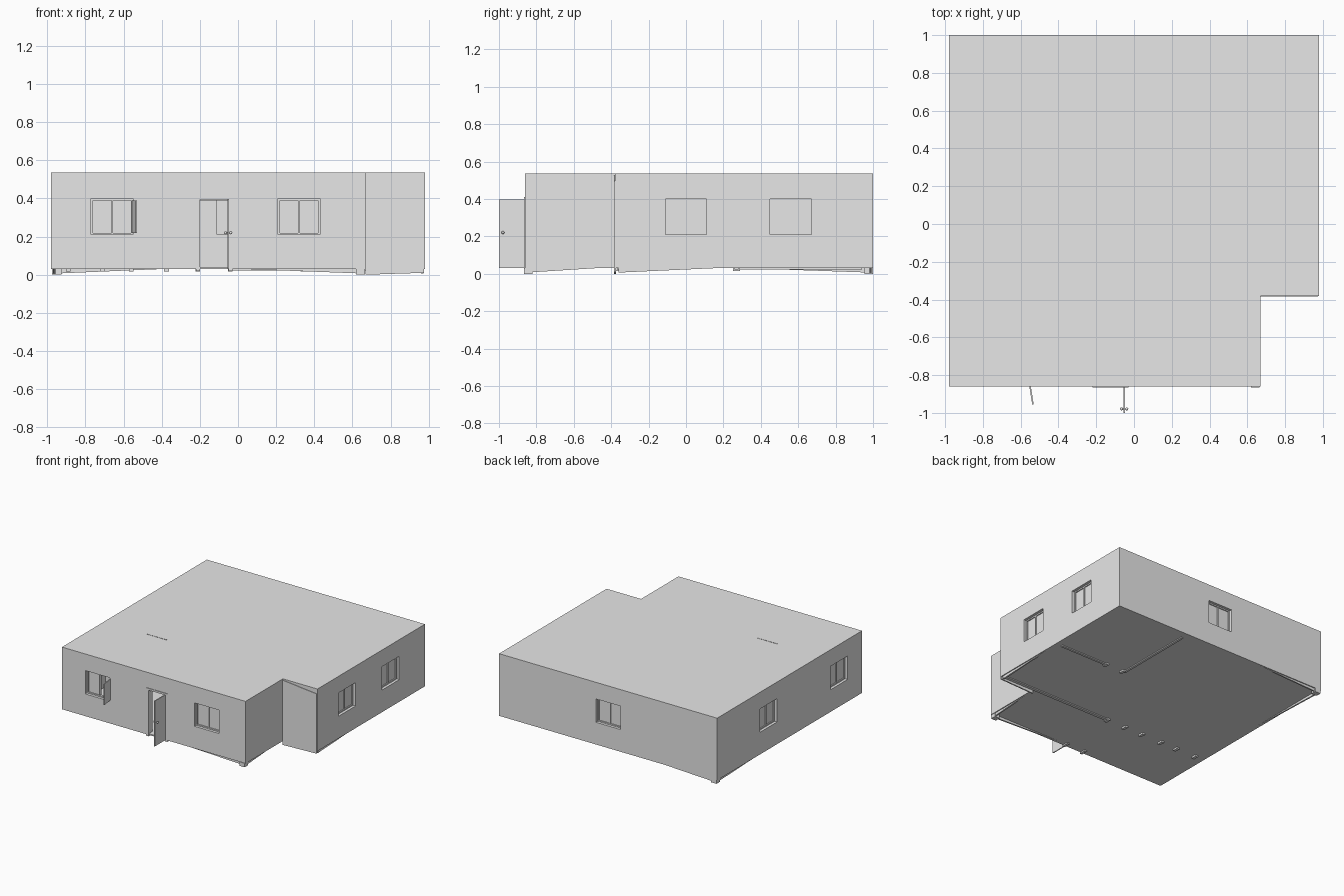
import bpy, bmesh
from math import radians
from mathutils import Matrix, Vector

cube = bpy.data.objects.get("Cube")
if cube:
    bpy.data.objects.remove(cube)

grey = bpy.data.materials.new("plain_grey")
grey.use_nodes = True
grey.diffuse_color = (0.8, 0.8, 0.8, 1)
grey.node_tree.nodes["Principled BSDF"].inputs["Base Color"].default_value = (0.8, 0.8, 0.8, 1)


def finish(name, bm):
    bmesh.ops.recalc_face_normals(bm, faces=bm.faces)
    mesh = bpy.data.meshes.new(name)
    bm.to_mesh(mesh)
    bm.free()
    mesh.materials.append(grey)
    ob = bpy.data.objects.new(name, mesh)
    bpy.context.collection.objects.link(ob)
    return ob


def add_box(bm, x, y, z, m=Matrix()):
    """Box from (low, high) pairs, placed by matrix m."""
    size = Matrix.Diagonal((x[1] - x[0], y[1] - y[0], z[1] - z[0], 1))
    mid = Matrix.Translation((sum(x) / 2, sum(y) / 2, sum(z) / 2))
    bmesh.ops.create_cube(bm, size=1, matrix=m @ mid @ size)


def boxes(name, items, m=Matrix()):
    bm = bmesh.new()
    for item in items:
        add_box(bm, *item, m)
    return finish(name, bm)


def prism(name, points, move):
    """Outline extruded along the vector move."""
    bm = bmesh.new()
    face = bm.faces.new([bm.verts.new(p) for p in points])
    out = bmesh.ops.extrude_face_region(bm, geom=[face])
    bmesh.ops.translate(bm, vec=move, verts=[v for v in out["geom"] if isinstance(v, bmesh.types.BMVert)])
    if not face.is_valid or len(bm.faces) < len(points) + 2:
        bm.faces.new([v for v in bm.verts][:len(points)])
    return finish(name, bm)


def footprint(inset, z):
    """L-shaped plan of the house, shrunk by inset."""
    a, b, c, d = -0.98 + inset, 0.98 - inset, -0.86 + inset, 1.0 - inset
    nx, ny = 0.67 - inset, -0.38 + inset
    return [(a, c, z), (nx, c, z), (nx, ny, z), (b, ny, z), (b, d, z), (a, d, z)]


def cut(target, cutter):
    mod = target.modifiers.new("opening", "BOOLEAN")
    mod.object = cutter
    mod.solver = "EXACT"
    bpy.context.view_layer.objects.active = target
    bpy.ops.object.modifier_apply(modifier=mod.name)
    bpy.data.objects.remove(cutter)


# Hollow shell with floor and flat roof
WALL = 0.05
shell = prism("house_shell", footprint(0, 0.03), (0, 0, 0.505))
cut(shell, prism("room_cutter", footprint(WALL, 0.04), (0, 0, 0.47)))

# Windows: name, centre x, centre y, wall turn, casement open
windows = [
    ("front_right_window", -0.66, -0.86, 0, True),
    ("front_left_window", 0.32, -0.86, 0, False),
    ("left_front_window", 0.98, 0.0, 90, False),
    ("left_back_window", 0.98, 0.56, 90, False),
    ("back_window", 0.0, 1.0, 180, False),
    ("right_back_window", -0.98, 0.34, -90, False),
    ("right_front_window", -0.98, -0.565, -90, False),
]
HALF, SILL, HEAD, BAR = 0.11, 0.21, 0.4, 0.01
for name, x, y, turn, is_open in windows:
    place = Matrix.Translation((x, y, 0)) @ Matrix.Rotation(radians(turn), 4, "Z")
    cut(shell, boxes("window_cutter", [((-HALF, HALF), (-0.02, WALL + 0.02), (SILL, HEAD))], place))
    depth = (0.022, 0.042)
    frame = [
        ((-HALF, -HALF + BAR), depth, (SILL, HEAD)),
        ((HALF - BAR, HALF), depth, (SILL, HEAD)),
        ((-HALF + BAR, HALF - BAR), depth, (SILL, SILL + BAR)),
        ((-HALF + BAR, HALF - BAR), depth, (HEAD - BAR, HEAD)),
        ((-0.004, 0.004), depth, (SILL + BAR, HEAD - BAR)),
    ]
    boxes(name + "_frame", frame, place)
    panes = [((-HALF + BAR, -0.004), (0.03, 0.036), (SILL + BAR, HEAD - BAR))]
    if not is_open:
        panes.append(((0.004, HALF - BAR), (0.03, 0.036), (SILL + BAR, HEAD - BAR)))
    boxes(name + "_panes", panes, place)
    if is_open:
        hinge = Matrix.Translation((x + HALF, y, 0)) @ Matrix.Rotation(radians(-81), 4, "Z")
        boxes("open_casement", [((-0.015, 0.097), (-0.004, 0.004), (SILL + BAR, HEAD - BAR))], hinge)

# Front door: opening, frame, open leaf and handle
cut(shell, boxes("door_cutter", [((-0.22, -0.03), (-0.9, -0.79), (0.04, 0.41))]))
boxes("door_frame", [
    ((-0.22, -0.2), (-0.865, -0.81), (0.02, 0.41)),
    ((-0.05, -0.03), (-0.865, -0.81), (0.02, 0.41)),
    ((-0.2, -0.05), (-0.865, -0.81), (0.395, 0.41)),
])
boxes("door_leaf", [((-0.056, -0.048), (-1.0, -0.85), (0.03, 0.398))])
handle = bmesh.new()
for side in (-1, 1):
    x = -0.052 + side * 0.014
    add_box(handle, (min(x, -0.052), max(x, -0.052)), (-0.982, -0.976), (0.217, 0.223))
    bmesh.ops.create_uvsphere(handle, u_segments=12, v_segments=8, radius=0.008,
                              matrix=Matrix.Translation((x, -0.979, 0.22)))
finish("door_handle", handle)

# Room partitions with doorways; their feet stand slightly below the floor
ROOM, FOOT, DOOR = (0.04, 0.51), (0.022, 0.51), (0.39, 0.51)
boxes("cross_partition", [
    ((-0.04, 0.94), (-0.37, -0.345), FOOT),
    ((-0.375, -0.21), (-0.37, -0.345), ROOM),
    ((-0.71, -0.56), (-0.37, -0.345), ROOM),
    ((-0.93, -0.89), (-0.37, -0.345), ROOM),
    ((-0.21, -0.04), (-0.37, -0.345), DOOR),
    ((-0.56, -0.375), (-0.37, -0.345), DOOR),
    ((-0.89, -0.71), (-0.37, -0.345), DOOR),
])
boxes("back_room_partition", [
    ((0.31, 0.33), (0.27, 0.94), FOOT),
    ((0.51, 0.93), (0.26, 0.28), FOOT),
    ((0.33, 0.51), (0.26, 0.28), DOOR),
])
boxes("doorway_feet", [((x - 0.012, x + 0.012), (-0.38, -0.335), (0.016, 0.035))
                       for x in (-0.04, -0.21, -0.375, -0.56, -0.71, -0.89)]
      + [((x - 0.012, x + 0.012), (0.25, 0.29), (0.016, 0.035)) for x in (0.34, 0.5)])
boxes("roof_ridge_strip", [((-0.6, -0.42), (-0.318, -0.312), (0.53, 0.537))])

# Tilted panel over the recessed corner wall
prism("recess_panel", [(0.67, -0.384, 0), (0.975, -0.384, 0.01), (0.975, -0.384, 0.495),
                       (0.67, -0.384, 0.525)], (0, 0.01, 0))

# Sloping base boards and corner feet under the walls
boards = [
    ("front_base", Vector((-0.02, -0.85, 0)), Vector((0.65, -0.85, 0)), (0, 0.012, 0)),
    ("back_base", Vector((-0.35, 0.98, 0)), Vector((-0.95, 0.98, 0)), (0, 0.012, 0)),
    ("recess_side_base", Vector((0.65, -0.45, 0)), Vector((0.65, -0.85, 0)), (0.012, 0, 0)),
    ("recess_base", Vector((0.96, 0.2, 0)), Vector((0.96, -0.36, 0)), (0.012, 0, 0)),
    ("right_base", Vector((-0.97, 0.25, 0)), Vector((-0.97, 0.98, 0)), (0.012, 0, 0)),
]
for name, start, end, move in boards:
    up = Vector((0, 0, 0.032))
    prism(name, [start + up, end + up, end + up * 0.2], move)
boxes("corner_feet", [
    ((0.62, 0.665), (-0.865, -0.82), (0, 0.032)),
    ((-0.975, -0.925), (0.955, 1.0), (0, 0.032)),
])
